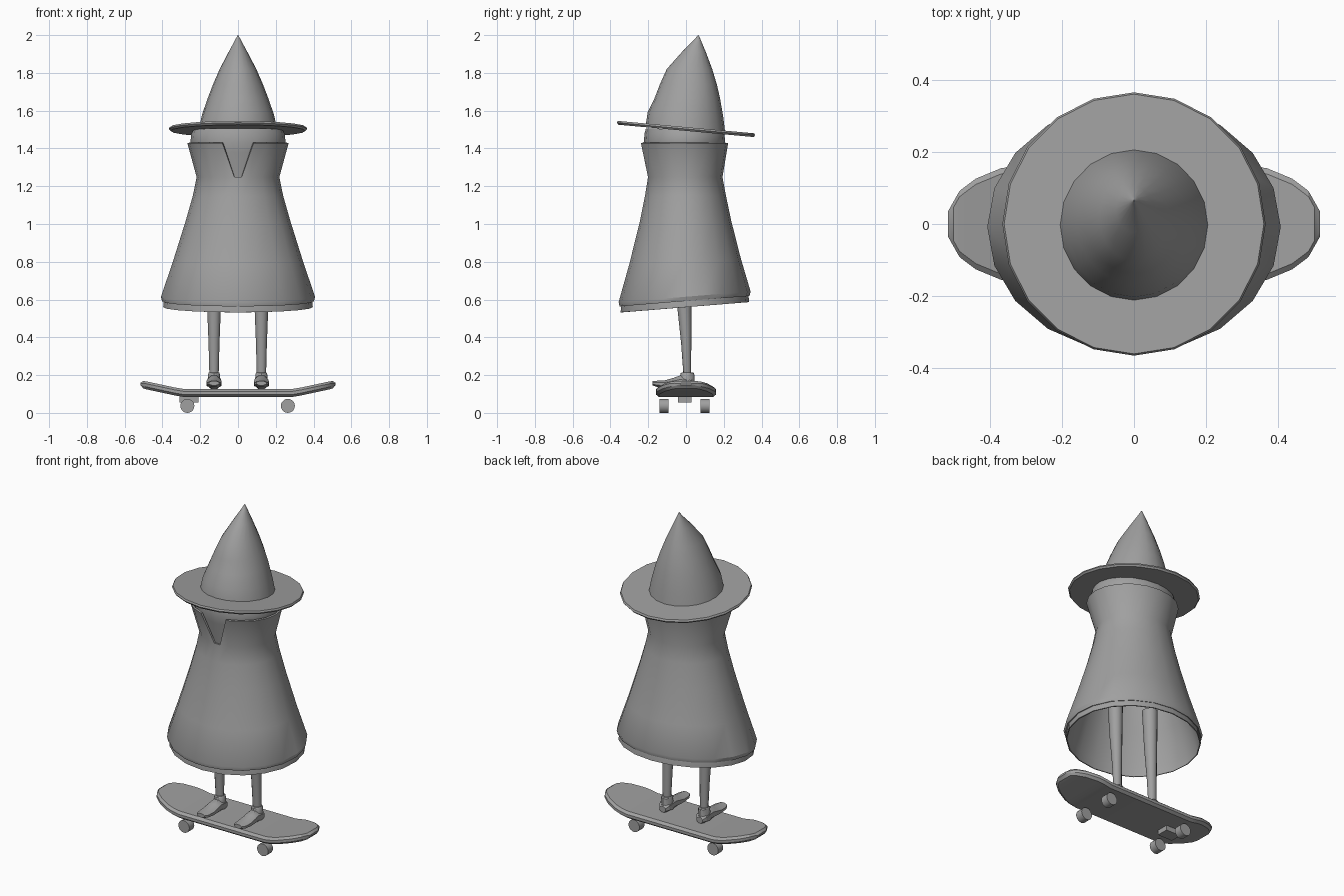
import bpy, bmesh, math

if "Cube" in bpy.data.objects:
    bpy.data.objects.remove(bpy.data.objects["Cube"])

grey = bpy.data.materials.new("plain_grey")
grey.diffuse_color = (0.35, 0.35, 0.35, 1)
grey.use_nodes = True
grey.node_tree.nodes["Principled BSDF"].inputs["Base Color"].default_value = grey.diffuse_color

REGULAR = [math.radians(18 * k - 90) for k in range(20)]
# front corner split in two, to leave a narrow foot for the collar notch
SPLIT = [math.radians(a) for a in [-95, -85] + [18 * k - 90 for k in range(1, 20)]]


def ring(z, rx, front, back, slope=0.0, angles=REGULAR, cx=0.0):
    """Oval ring between y=front and y=back, tilted by slope along y."""
    cy, ry = (front + back) / 2, (back - front) / 2
    pts = []
    for a in angles:
        y = cy + ry * math.sin(a)
        pts.append((cx + rx * math.cos(a), y, z + slope * y))
    return pts


def loft(name, rings, caps=True, thickness=0.0, notch=False, angle=32):
    bm = bmesh.new()
    rows = [[bm.verts.new(p) for p in r] for r in rings]
    n = len(rows[0])
    for i, (low, high) in enumerate(zip(rows, rows[1:])):
        for j in range(n):
            k = (j + 1) % n
            face = [low[j], low[k], high[k], high[j]]
            if notch and i == len(rows) - 2:
                if j == 0:
                    continue
                face = [v for v in face if v not in (high[0], high[1])]
            bm.faces.new(face)
    if notch:
        for v in rows[-1][:2]:
            bm.verts.remove(v)
    if caps:
        bm.faces.new(rows[0][::-1])
        bm.faces.new(rows[-1])
        bmesh.ops.recalc_face_normals(bm, faces=bm.faces[:])
    me = bpy.data.meshes.new(name)
    bm.to_mesh(me)
    bm.free()
    me.materials.append(grey)
    ob = bpy.data.objects.new(name, me)
    bpy.context.collection.objects.link(ob)
    bpy.ops.object.select_all(action='DESELECT')
    ob.select_set(True)
    bpy.context.view_layer.objects.active = ob
    if thickness:
        mod = ob.modifiers.new("thickness", 'SOLIDIFY')
        mod.thickness, mod.offset = thickness, -1
        bpy.ops.object.modifier_apply(modifier=mod.name)
    bpy.ops.object.shade_smooth_by_angle(angle=math.radians(angle))
    return ob


# cape with flared, notched collar: height, half width, front, back, tilt
cape = [(0.592, 0.402, -0.353, 0.336, 0.08), (0.615, 0.408, -0.358, 0.342, 0.08),
        (0.80, 0.345, -0.302, 0.291, 0.05), (1.01, 0.279, -0.247, 0.24, 0.02),
        (1.15, 0.239, -0.218, 0.211, 0.01), (1.248, 0.219, -0.202, 0.193, 0),
        (1.428, 0.268, -0.25, 0.223, 0)]
loft("cape", [ring(*r, angles=SPLIT) for r in cape], caps=False, thickness=0.01, notch=True)

# dress lining showing below the hem
dress = [(0.56, 0.396, -0.346, 0.335, 0.08), (0.615, 0.392, -0.343, 0.328, 0.08),
         (0.80, 0.329, -0.286, 0.275, 0.05), (1.01, 0.263, -0.231, 0.224, 0.02),
         (1.22, 0.205, -0.188, 0.178, 0)]
loft("dress", [ring(*r) for r in dress], caps=False, thickness=0.006)

# head tucked between collar and hat
head = [(1.20, 0.200, -0.183, 0.174), (1.30, 0.217, -0.199, 0.184),
        (1.38, 0.238, -0.215, 0.198), (1.43, 0.252, -0.224, 0.208),
        (1.475, 0.248, -0.219, 0.204), (1.50, 0.235, -0.212, 0.195)]
loft("head", [ring(*r, slope=-0.03 if r[0] > 1.45 else 0) for r in head])

# hat
brim = [(1.493, 0.358), (1.503, 0.366), (1.513, 0.361)]
loft("hat_brim", [ring(z, r, -r, r, -0.091) for z, r in brim], angle=20)
crown = [(1.505, 0.207, -0.213, 0.207, -0.09), (1.58, 0.19, -0.203, 0.197, -0.06),
         (1.667, 0.160, -0.166, 0.180, 0), (1.74, 0.132, -0.138, 0.163, 0),
         (1.82, 0.097, -0.102, 0.139, 0), (1.91, 0.05, -0.022, 0.105, 0),
         (1.975, 0.015, 0.043, 0.078, 0), (2.0, 0.002, 0.063, 0.067, 0)]
loft("hat_crown", [ring(*r) for r in crown], angle=40)

# legs and shoes
OCT = [math.radians(45 * k + 22.5) for k in range(8)]
ROUND = [math.radians(30 * k) for k in range(12)]
for side, x in (("left", -0.127), ("right", 0.124)):
    leg = [(0.18, 0.024, -0.012, 0.027), (0.37, 0.029, -0.026, 0.028),
           (0.55, 0.036, -0.045, 0.029), (0.80, 0.044, -0.060, 0.030)]
    loft(side + "_leg", [ring(*r, angles=ROUND, cx=x) for r in leg])
    cuff = [(0.14, 0.038, -0.038, 0.048), (0.175, 0.034, -0.036, 0.046),
            (0.21, 0.030, -0.028, 0.043), (0.215, 0.026, -0.022, 0.037)]
    loft(side + "_shoe_cuff", [ring(*r, angles=ROUND, cx=x) for r in cuff])
    # y, half width, sole height, top height
    shoe = [(0.05, 0.022, 0.13, 0.165), (0.03, 0.037, 0.126, 0.185),
            (-0.03, 0.040, 0.126, 0.198), (-0.065, 0.042, 0.128, 0.186),
            (-0.11, 0.043, 0.132, 0.173), (-0.155, 0.040, 0.138, 0.170),
            (-0.178, 0.028, 0.146, 0.169)]
    loft(side + "_shoe", [[(x + w * math.cos(a), y, (b + t) / 2 + (t - b) / 2 * math.sin(a) * 1.08)
                           for a in OCT] for y, w, b, t in shoe])

# skateboard deck: x, half width, half thickness
half = [(0.0, 0.16, 0.021), (0.29, 0.16, 0.021), (0.335, 0.16, 0.021), (0.37, 0.155, 0.021),
        (0.44, 0.126, 0.021), (0.485, 0.092, 0.021), (0.502, 0.062, 0.019), (0.517, 0.035, 0.006)]


def deck_section(x, w, h):
    bend = max(0.0, abs(x) - 0.29)
    z = 0.106 + 0.215 * max(0.0, bend - 0.01)
    i = w - 0.016
    return [(x, y, z + dz) for y, dz in
            ((-i, h), (-w, h * 0.4), (-w, -h * 0.4), (-i, -h), (i, -h), (w, -h * 0.4), (w, h * 0.4), (i, h))]


stations = [(-x, w, h) for x, w, h in half[:0:-1]] + half
loft("skateboard_deck", [deck_section(*s) for s in stations], angle=25)

# wheels
for end, x in (("left", -0.268), ("right", 0.264)):
    for place, y0, y1 in (("front", -0.14, -0.092), ("back", 0.077, 0.125)):
        loft(f"{end}_{place}_wheel",
             [[(x + 0.037 * math.cos(a), y, 0.037 + 0.037 * math.sin(a)) for a in REGULAR]
              for y in (y0, y1)])

# truck block under one end of the deck
loft("truck_block", [[(x, y, z) for x, y in ((-0.31, -0.043), (-0.21, -0.043), (-0.21, 0.03), (-0.31, 0.03))]
                     for z in (0.055, 0.1)])
